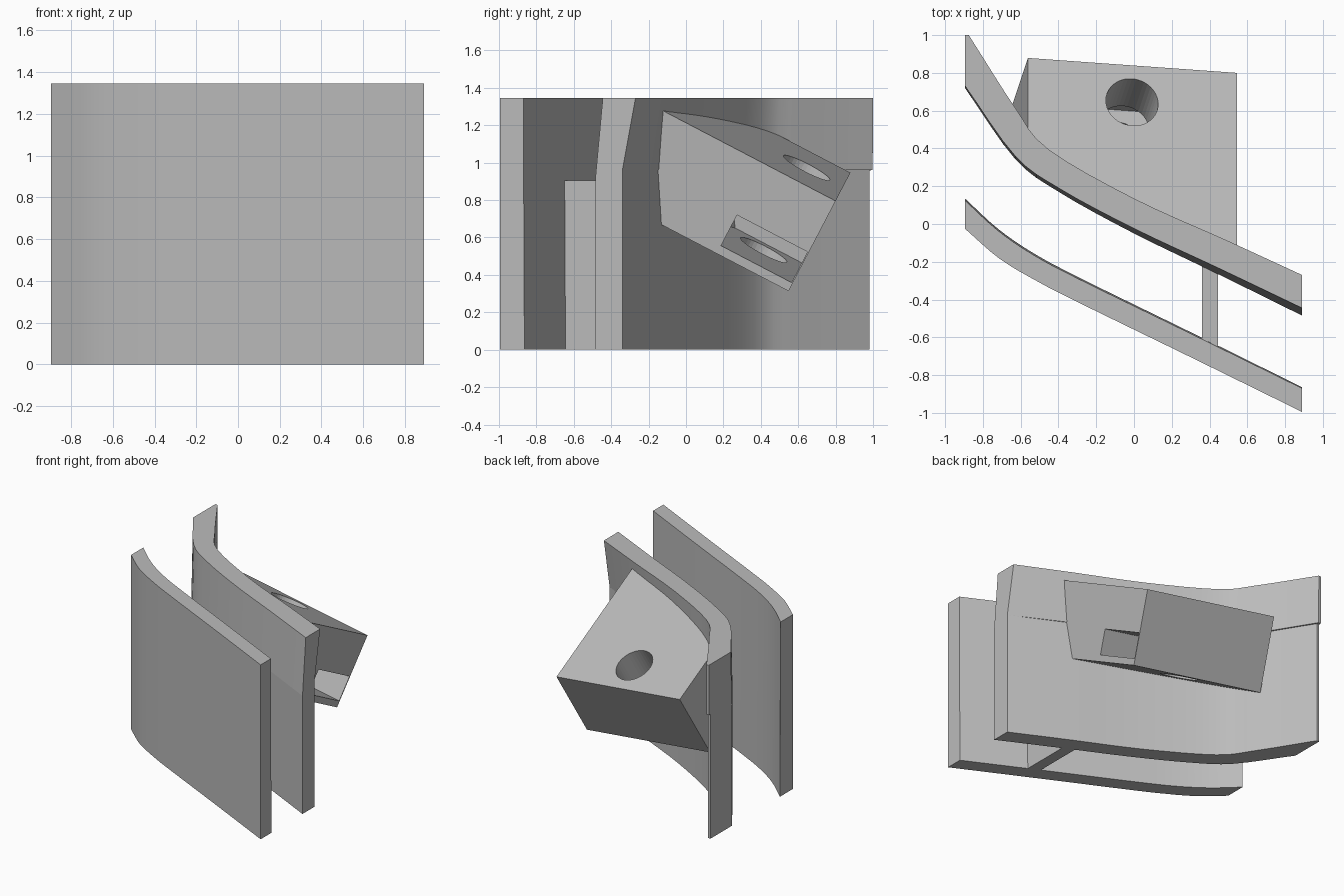
import bpy, bmesh, math
from mathutils import Vector, Matrix

cube = bpy.data.objects.get("Cube")
if cube:
    bpy.data.objects.remove(cube, do_unlink=True)

grey = bpy.data.materials.new("plain_grey")
grey.use_nodes = True
COLOR = (0.5, 0.5, 0.5, 1)
grey.diffuse_color = COLOR
grey.node_tree.nodes["Principled BSDF"].inputs["Base Color"].default_value = COLOR


def finish(name, bm):
    bmesh.ops.recalc_face_normals(bm, faces=bm.faces)
    mesh = bpy.data.meshes.new(name)
    bm.to_mesh(mesh)
    bm.free()
    mesh.materials.append(grey)
    obj = bpy.data.objects.new(name, mesh)
    bpy.context.collection.objects.link(obj)
    return obj


def smooth(obj):
    bpy.ops.object.select_all(action='DESELECT')
    obj.select_set(True)
    bpy.context.view_layer.objects.active = obj
    bpy.ops.object.shade_smooth_by_angle(angle=math.radians(20))


def loft(name, rings):
    """Skin closed rings of equal length, keeping a crease at every ring."""
    bm = bmesh.new()
    loops = [[bm.verts.new(p) for p in ring] for ring in rings]
    n = len(loops[0])
    for low, high in zip(loops, loops[1:]):
        for i in range(n):
            j = (i + 1) % n
            bm.faces.new((low[i], low[j], high[j], high[i]))
    bm.faces.new(loops[0])
    bm.faces.new(loops[-1])
    for loop in loops:
        for i in range(n):
            bm.edges.get((loop[i], loop[(i + 1) % n])).smooth = False
    return finish(name, bm)


def curve(points, steps=4):
    """Smooth curve through the points."""
    p = [Vector(q) for q in points]
    p = [2 * p[0] - p[1]] + p + [2 * p[-1] - p[-2]]
    out = []
    for a, b, c, d in zip(p, p[1:], p[2:], p[3:]):
        for k in range(steps):
            t = k / steps
            out.append(0.5 * (2 * b + (c - a) * t + (2 * a - 5 * b + 4 * c - d) * t * t
                              + (3 * b - a - 3 * c + d) * t ** 3))
    return out + [p[-2]]


def ring(front, back, z_front, z_back, shift_front=(0, 0), shift_back=(0, 0), corner=None):
    """Plan outline; shifts in y are given at the left and right ends of the plan."""
    def side(points, z, shift):
        out = []
        for x, y in points:
            k = (x + 0.895) / 1.785
            out.append((x, y + shift[0] * (1 - k) + shift[1] * k, z))
        return out
    pts = side(front, z_front, shift_front) + side(reversed(back), z_back, shift_back)
    if corner:
        pts += side([corner], z_back, shift_back)
    return pts


# Front curved panel
HEIGHT = 1.345
outer = curve([(-0.895, -0.025), (-0.71, -0.185), (-0.5, -0.31), (-0.285, -0.42), (0.3, -0.705), (0.89, -0.995)])
inner = curve([(-0.895, 0.125), (-0.72, -0.035), (-0.53, -0.165), (-0.285, -0.295), (0.3, -0.58), (0.89, -0.87)])
smooth(loft("front_panel", [ring(outer, inner, 0, 0, shift_back=(0.01, 0.006)),
                            ring(outer, inner, HEIGHT, HEIGHT)]))

# Rear curved panel, its upper part leaning back
front = curve([(-0.895, 0.72), (-0.63, 0.345), (-0.39, 0.165), (0, -0.05), (0.45, -0.268), (0.89, -0.485)])
back = curve([(-0.875, 0.98), (-0.63, 0.59), (-0.455, 0.365), (0, 0.09), (0.49, -0.145), (0.89, -0.34)])
tip = (-0.895, 0.98)
smooth(loft("rear_panel", [
    ring(front, back, 0, 0, corner=tip),
    ring(front, back, 0.91, 0.96, corner=tip),
    ring(front, back, 0.911, 0.961, shift_back=(0.018, 0), corner=tip),
    ring(front, back, HEIGHT, HEIGHT, (0.012, 0.04), (0.02, 0.07), corner=tip)]))

# Web joining the panels
web = [(0.36, -0.68), (0.445, -0.72), (0.445, -0.2), (0.36, -0.16)]
loft("joining_web", [[(x, y, z) for x, y in web] for z in (0, 0.905)])

# Tilted mounting block: u across, v along the slope, n out of the top face
n = Vector((0.174, 0.5225, 1)).normalized()
v_axis = Vector((0, 1, -0.5225)).normalized()
u_axis = v_axis.cross(n)
origin = Vector((0.545, 0.80, 0.795))
frame = Matrix.Translation(origin) @ Matrix((u_axis, v_axis, n)).transposed().to_4x4()
WIDTH, DEPTH = 1.12, 0.55
mid = [(f + b) / 2 for f, b in zip(front, back)]


def panel_y(x):
    """Mid depth of the rear panel at a given x."""
    for a, b in zip(mid, mid[1:]):
        if x <= b.x:
            return a.y + (b.y - a.y) * (x - a.x) / (b.x - a.x) + 0.02
    return mid[-1].y


def block_ring(w):
    pts = [frame @ Vector((0, 0, w)), frame @ Vector((-WIDTH, 0, w))]
    for k in range(9):
        p = frame @ Vector((-WIDTH * (1 - k / 8), 0, w))
        pts.append(p + v_axis * (panel_y(p.x) - p.y) / v_axis.y)
    return pts


block = loft("mounting_block", [block_ring(-DEPTH), block_ring(0)])


def cut(target, bm):
    """Subtract a shape given in block coordinates, then discard it."""
    bm.transform(frame)
    cutter = finish("cutter", bm)
    cutter.hide_render = True
    mod = target.modifiers.new("cut", 'BOOLEAN')
    mod.operation, mod.solver, mod.object = 'DIFFERENCE', 'EXACT', cutter
    bpy.context.view_layer.objects.active = target
    bpy.ops.object.modifier_apply(modifier=mod.name)
    bpy.data.objects.remove(cutter, do_unlink=True)


# Bolt hole through the block
hole = bmesh.new()
bmesh.ops.create_cone(hole, cap_ends=True, segments=40, radius1=0.14, radius2=0.14, depth=1,
                      matrix=Matrix.Translation((-0.562, -0.22, -0.3)))
cut(block, hole)

# Nut slot opening to the side
slot = bmesh.new()
bmesh.ops.create_cube(slot, size=1, matrix=Matrix.Translation((-0.34, -0.22, -0.408))
                      @ Matrix.Diagonal((0.88, 0.425, 0.187, 1)))
cut(block, slot)
smooth(block)
